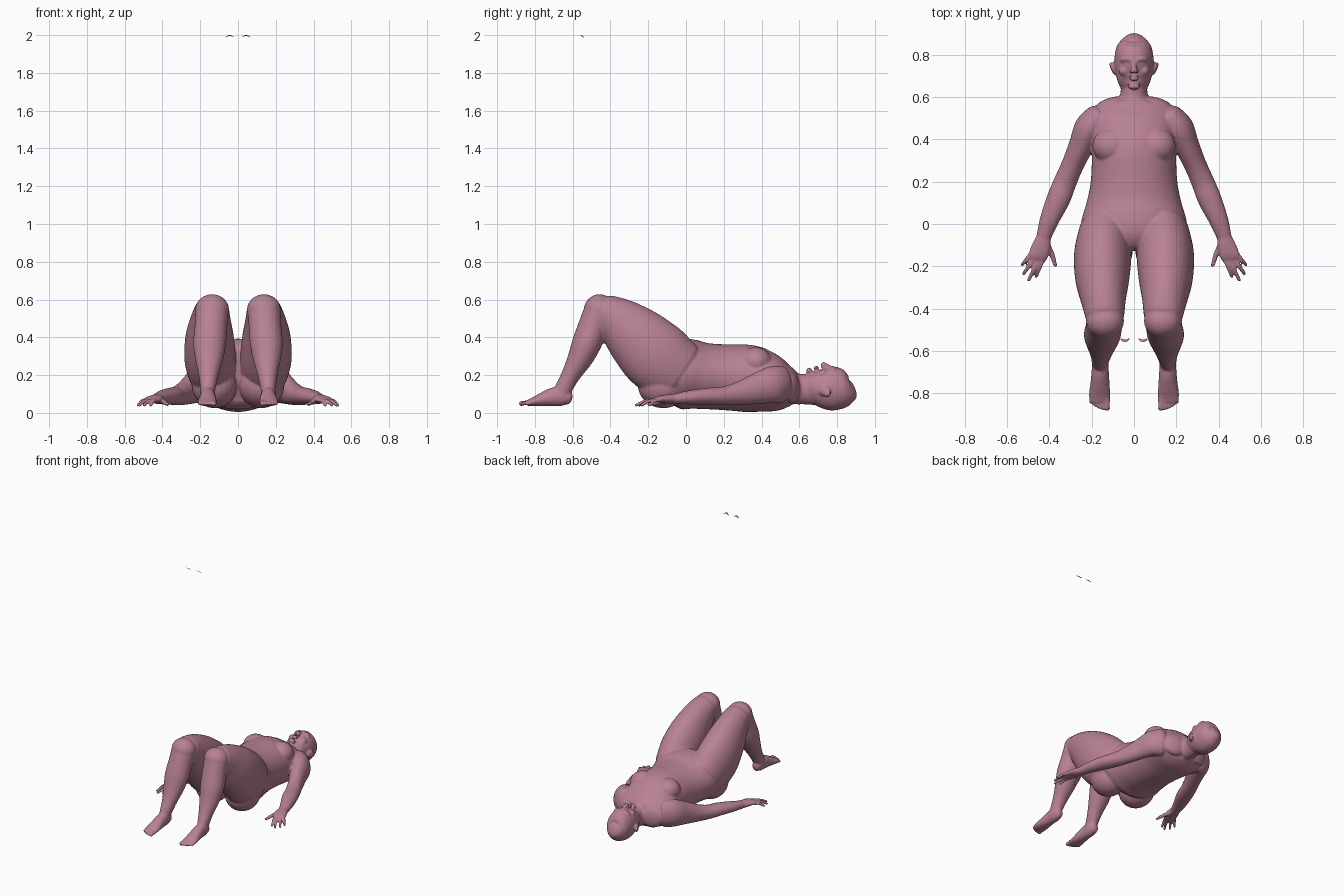
import bpy, bmesh, math
from mathutils import Vector, Matrix

bm = bmesh.new()


def spline(p0, p1, p2, p3, t):
    return [0.5 * (2*b + (c-a)*t + (2*a-5*b+4*c-d)*t*t + (3*b-a-3*c+d)*t**3)
            for a, b, c, d in zip(p0, p1, p2, p3)]


def loft(secs, sx=1, cap=0.6, sides=28, steps=5):
    """Smooth tube through (x, y, z, half_width, half_height) sections with rounded ends."""
    pts, n = [], len(secs)
    for i in range(n - 1):
        q = [secs[max(i-1, 0)], secs[i], secs[i+1], secs[min(i+2, n-1)]]
        pts += [spline(*q, k / steps) for k in range(steps)]
    pts.append(list(secs[-1]))
    cs = [Vector(p[:3]) for p in pts]
    tan = [(cs[min(i+1, len(cs)-1)] - cs[max(i-1, 0)]).normalized() for i in range(len(cs))]
    rows = [(c, t, p[3], p[4]) for c, t, p in zip(cs, tan, pts)]

    def end(row, sign):
        c, t, a, b = row
        d = cap * min(a, b) * sign
        return [(c + t*d*math.sin(w), t, a*math.cos(w), b*math.cos(w)) for w in (0.5, 1.0, 1.4)]
    rows = end(rows[0], -1)[::-1] + rows + end(rows[-1], 1)
    rings = []
    for c, t, a, b in rows:
        u = (Vector((1, 0, 0)) - t * t.x).normalized()
        v = t.cross(u)
        ring = []
        for k in range(sides):
            w = 2 * math.pi * k / sides
            p = c + u*a*math.cos(w) + v*b*math.sin(w)
            ring.append(bm.verts.new((p.x * sx, p.y, p.z)))
        rings.append(ring)
    for r, s in zip(rings, rings[1:]):
        for k in range(sides):
            j = (k + 1) % sides
            bm.faces.new((r[k], r[j], s[j], s[k]))
    bm.faces.new(rings[0][::-1])
    bm.faces.new(rings[-1])


def blob(c, r, sx=1, rot=0):
    m = (Matrix.Translation((c[0]*sx, c[1], c[2])) @ Matrix.Rotation(rot*sx, 4, 'Z')
         @ Matrix.Diagonal((*r, 1)))
    bmesh.ops.create_uvsphere(bm, u_segments=24, v_segments=16, radius=1, matrix=m)


def along_y(rows):
    """Sections from (y, z_low, z_high, half_width)."""
    return [(0, y, (a + b)/2, w, (b - a)/2) for y, a, b, w in rows]


# torso, neck and head
loft(along_y([(.575, .04, .21, .10), (.55, .025, .235, .18), (.49, .004, .28, .215),
              (.41, 0, .33, .21), (.33, .004, .36, .20), (.2, .015, .363, .205),
              (.1, .02, .37, .225), (.02, .02, .39, .248), (-.04, .02, .39, .25),
              (-.09, .04, .36, .22)]), cap=.2, sides=48)
loft(along_y([(.53, .05, .24, .10), (.58, .045, .21, .075), (.63, .045, .205, .063),
              (.70, .04, .20, .065)]))
loft(along_y([(.884, .085, .175, .035), (.872, .057, .195, .058), (.84, .025, .222, .082),
              (.79, .012, .243, .092), (.745, .02, .245, .092), (.70, .045, .24, .084),
              (.665, .08, .238, .072), (.648, .11, .232, .055)]), cap=.3, sides=40)
# nose, lips, chin
loft([(0, .765, .24, .010, .010), (0, .74, .252, .012, .012), (0, .722, .258, .017, .013)])
blob((0, .695, .240), (.026, .006, .010))
blob((0, .683, .238), (.023, .006, .010))
blob((0, .652, .222), (.03, .016, .018))

for sx in (1, -1):
    # face side: brow, cheek, nostril, ear
    loft([(.012, .775, .241, .009, .008), (.035, .782, .238, .009, .009),
          (.06, .775, .222, .009, .008)], sx)
    blob((.045, .725, .205), (.028, .025, .025), sx)
    blob((.014, .72, .245), (.009, .009, .009), sx)
    blob((.032, .765, .228), (.013, .008, .008), sx)
    blob((.098, .735, .115), (.012, .032, .026), sx, -.35)
    blob((.104, .745, .105), (.010, .024, .022), sx, -.35)
    # chest and shoulder muscle
    blob((.105, .37, .27), (.092, .085, .078), sx)
    blob((.10, .56, .13), (.09, .04, .08), sx, -.25)
    # buttock and thigh
    blob((.125, -.12, .145), (.12, .135, .12), sx)
    loft([(.135, -.04, .215, .125, .17), (.148, -.15, .295, .136, .19),
          (.15, -.255, .395, .128, .17), (.145, -.35, .48, .108, .133),
          (.138, -.435, .54, .092, .095)], sx, .5, 36)
    # knee and lower leg
    blob((.137, -.458, .545), (.09, .083, .083), sx)
    loft([(.138, -.46, .54, .088, .08), (.143, -.49, .46, .086, .08),
          (.15, -.525, .37, .087, .078), (.153, -.56, .29, .075, .067),
          (.156, -.61, .2, .053, .05), (.16, -.65, .125, .04, .046),
          (.16, -.66, .09, .04, .045)], sx)
    # foot and toes
    loft([(.16, -.62, .078, .03, .035), (.16, -.65, .085, .038, .048),
          (.16, -.70, .085, .041, .05), (.161, -.76, .071, .046, .037),
          (.163, -.81, .058, .051, .023), (.163, -.838, .052, .048, .016)], sx)
    for i, r in enumerate((.014, .011, .0105, .010, .010)):
        x = .127 + .019 * i
        tip = -.882 + .002 * i * i
        loft([(x, -.825, .055, r, r), (x, tip + .02, .052, r*.9, r*.9),
              (x, tip + r*.6, .048, r, r)], sx, .8, 14, 3)
    # arm
    loft([(.165, .50, .15, .07, .10), (.212, .455, .148, .07, .098),
          (.248, .375, .128, .06, .082), (.288, .285, .104, .053, .063),
          (.325, .2, .09, .054, .05), (.357, .12, .088, .056, .045),
          (.40, .02, .082, .046, .037), (.43, -.07, .073, .034, .026)], sx)
    # palm, thumb and fingers
    loft([(.427, -.06, .074, .034, .026), (.437, -.10, .074, .044, .023),
          (.452, -.145, .072, .047, .017), (.46, -.168, .066, .042, .013)], sx)
    loft([(.412, -.095, .066, .015, .015), (.388, -.145, .055, .013, .013),
          (.373, -.195, .045, .010, .010)], sx, 1, 14)
    for base, tip in (((.428, -.16), (.463, -.248)), ((.450, -.168), (.498, -.264)),
                      ((.470, -.16), (.522, -.235)), ((.488, -.142), (.529, -.193))):
        mid = [(a + b)/2 for a, b in zip(base, tip)]
        loft([(*base, .067, .0115, .0115), (*mid, .062, .0105, .0105),
              (*tip, .040, .009, .009)], sx, 1, 14)

bmesh.ops.recalc_face_normals(bm, faces=bm.faces)
mesh = bpy.data.meshes.new("body")
bm.to_mesh(mesh)
bm.free()
body = bpy.data.objects.new("body", mesh)
bpy.context.collection.objects.link(body)
skin = bpy.data.materials.new("skin")
skin.diffuse_color = (.48, .22, .30, 1)
mesh.materials.append(skin)

# fuse all parts into one smooth skin
rm = body.modifiers.new("fuse", 'REMESH')
rm.mode = 'VOXEL'
rm.voxel_size = .006
rm.use_smooth_shade = True
sm = body.modifiers.new("soften", 'SMOOTH')
sm.factor, sm.iterations = .5, 6

# two small lash strips floating above
for name, sx in (("lash_left", -1), ("lash_right", 1)):
    lb = bmesh.new()
    rows = []
    for i in range(13):
        s = i / 6 - 1
        x, k = sx * .043 + s * .022, 1 - s * s
        rows.append([lb.verts.new((x, -.540 - .006*k, 1.988 + .007*k)),
                     lb.verts.new((x, -.543 - .011*k, 1.989 + .010*k)),
                     lb.verts.new((x, -.545 - .014*k, 1.988 + .012*k))])
    for a, b in zip(rows, rows[1:]):
        for j in (0, 1):
            lb.faces.new((a[j], a[j+1], b[j+1], b[j]))
    me = bpy.data.meshes.new(name)
    lb.to_mesh(me)
    lb.free()
    me.shade_smooth()
    me.materials.append(skin)
    bpy.context.collection.objects.link(bpy.data.objects.new(name, me))
